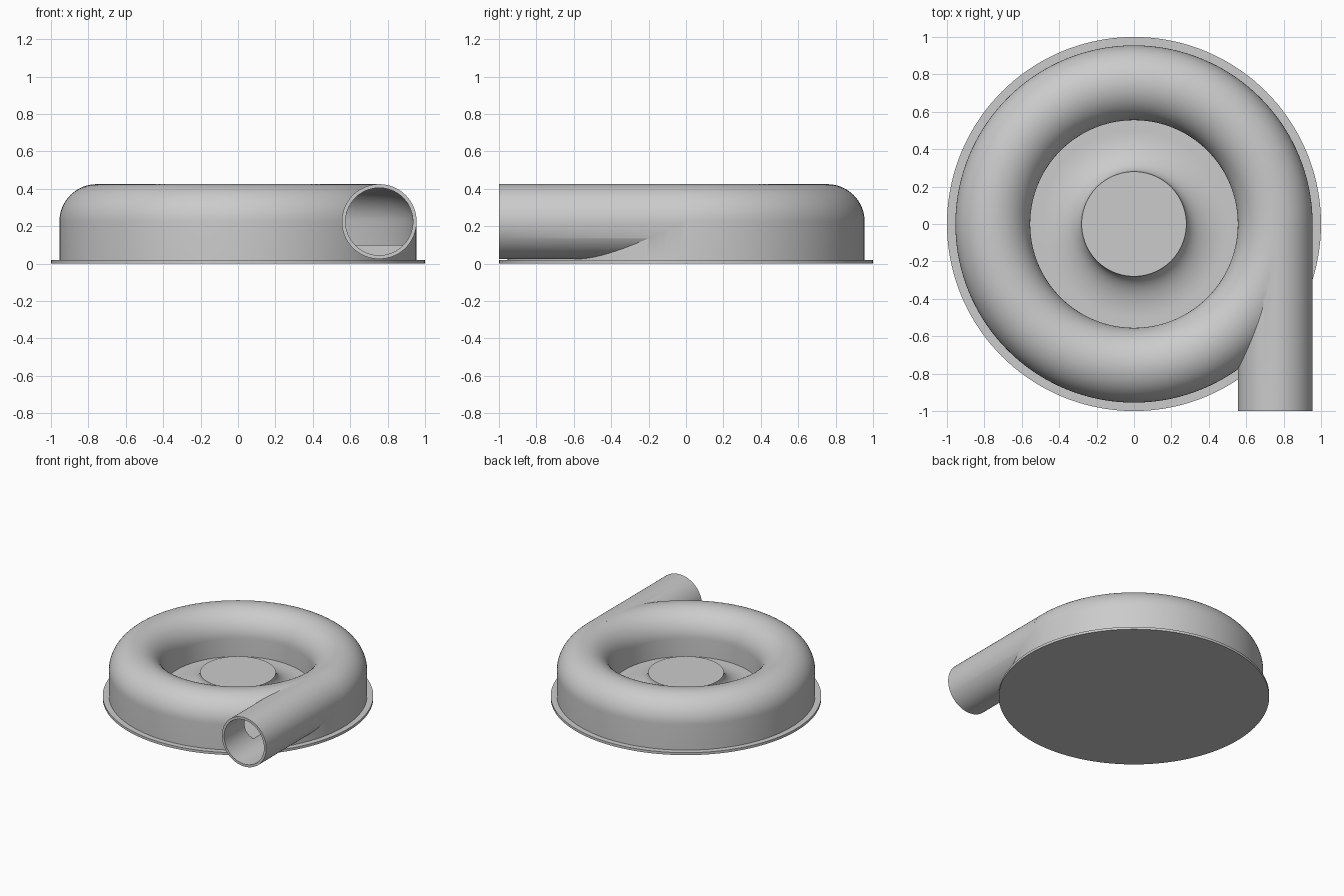
import bpy, bmesh, math

cube = bpy.data.objects.get("Cube")
if cube:
    bpy.data.objects.remove(cube, do_unlink=True)

RING, MID, TUBE, WALL = 0.755, 0.225, 0.2, 0.02
FLOOR, PLATE = 0.1, 0.02

grey = bpy.data.materials.new("light_grey")
grey.use_nodes = True
colour = (0.6, 0.6, 0.6, 1)
grey.diffuse_color = colour
grey.node_tree.nodes["Principled BSDF"].inputs["Base Color"].default_value = colour


def finish(name, bm):
    bmesh.ops.recalc_face_normals(bm, faces=bm.faces)
    mesh = bpy.data.meshes.new(name)
    bm.to_mesh(mesh)
    bm.free()
    mesh.materials.append(grey)
    obj = bpy.data.objects.new(name, mesh)
    bpy.context.collection.objects.link(obj)
    return obj


def lathe(name, profile, closed, steps=144):
    """Spin an (r, z) profile about z; an open one starts and ends on the axis."""
    bm = bmesh.new()
    verts = [bm.verts.new((r, 0, z)) for r, z in profile]
    edges = [bm.edges.new(p) for p in zip(verts, verts[1:])]
    if closed:
        edges.append(bm.edges.new((verts[-1], verts[0])))
    bmesh.ops.spin(bm, geom=verts + edges, cent=(0, 0, 0), axis=(0, 0, 1),
                   angle=math.tau, steps=steps, use_duplicate=False)
    bmesh.ops.remove_doubles(bm, verts=bm.verts, dist=1e-5)
    return finish(name, bm)


def rod(name, radius, y0, y1):
    """Solid cylinder along y on the outlet axis."""
    bm = bmesh.new()
    bmesh.ops.create_cone(bm, cap_ends=True, segments=96, radius1=radius,
                          radius2=radius, depth=y1 - y0)
    for v in bm.verts:
        x, y, z = v.co
        v.co = (RING + x, (y0 + y1) / 2 + z, MID + y)
    return finish(name, bm)


def scroll_section(radius, bottom):
    """Arched section: half circle on top of two straight walls."""
    arc = [(RING + radius * math.cos(math.pi * i / 32),
            MID + radius * math.sin(math.pi * i / 32)) for i in range(33)]
    return [(RING + radius, bottom)] + arc + [(RING - radius, bottom)]


def combine(target, tool, operation):
    tool.hide_render = True
    mod = target.modifiers.new(operation, "BOOLEAN")
    mod.operation, mod.solver, mod.object = operation, "EXACT", tool
    bpy.context.view_layer.objects.active = target
    bpy.ops.object.modifier_apply(modifier=mod.name)
    bpy.data.objects.remove(tool, do_unlink=True)


# Hollow scroll casing with its tangent outlet pipe
casing = lathe("scroll_casing", scroll_section(TUBE, PLATE), True)
combine(casing, rod("outlet_pipe", TUBE, -1, -0.02), "UNION")
combine(casing, lathe("cavity", scroll_section(TUBE - WALL, FLOOR), True), "DIFFERENCE")
combine(casing, rod("bore", TUBE - WALL, -1.1, -0.01), "DIFFERENCE")

# Round mounting plate
plate = lathe("base_plate", [(0, 0), (1, 0), (1, PLATE), (0, PLATE)], False)

# Flared centre hub that sweeps down to the inlet floor
flare = [(0.5 - 0.22 * math.cos(math.pi / 2 * i / 16),
          0.21 - 0.13 * math.sin(math.pi / 2 * i / 16)) for i in range(17)]
hub = lathe("centre_hub", [(0, 0.21)] + flare + [(0.56, 0.08), (0.56, PLATE), (0, PLATE)], False)

for obj in (casing, plate, hub):
    bpy.ops.object.select_all(action="DESELECT")
    obj.select_set(True)
    bpy.context.view_layer.objects.active = obj
    bpy.ops.object.shade_smooth_by_angle(angle=math.radians(30))
